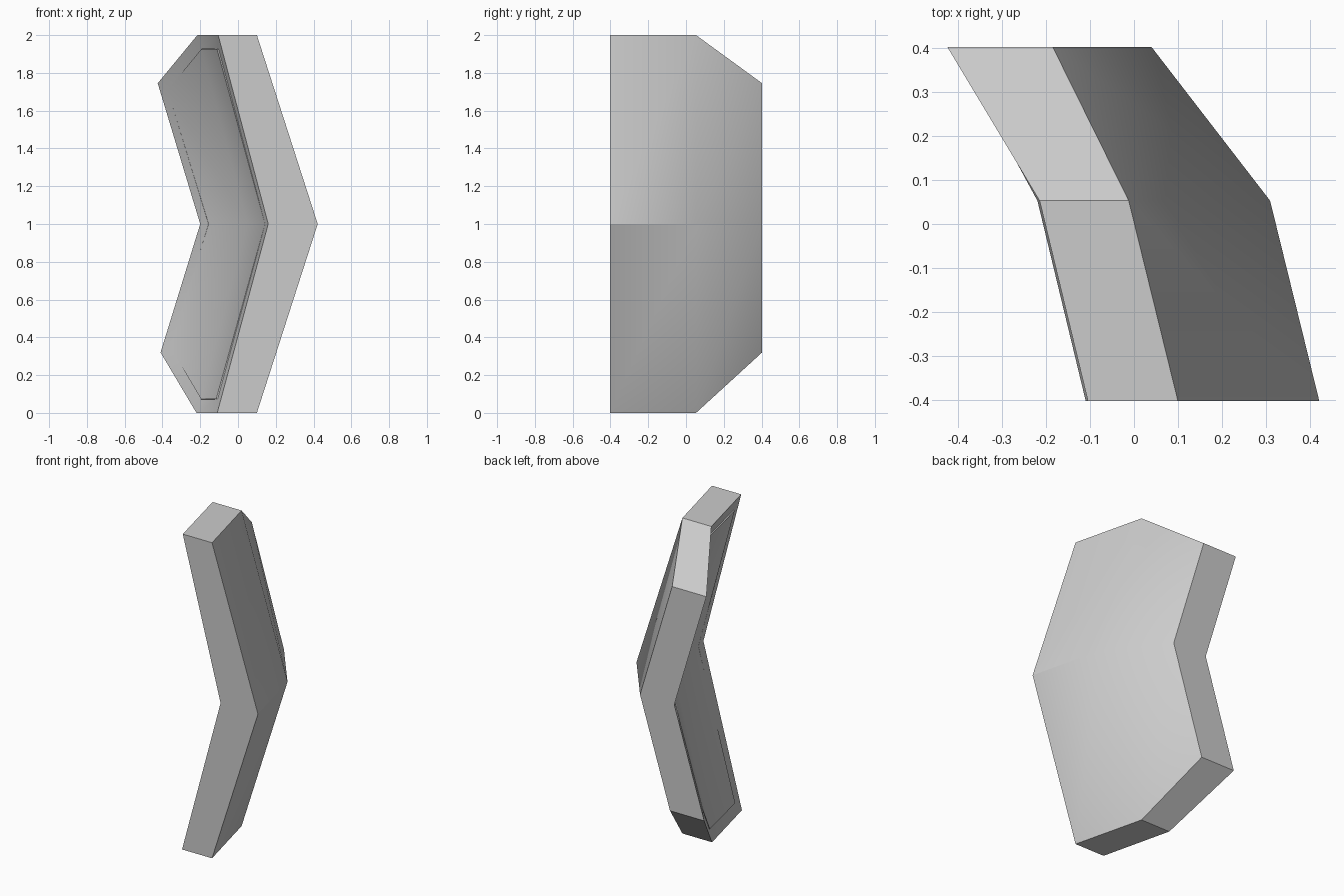
import bpy, bmesh

if "Cube" in bpy.data.objects:
    bpy.data.objects.remove(bpy.data.objects["Cube"], do_unlink=True)

mat = bpy.data.materials.new("plain grey")
mat.use_nodes = True
grey = (0.6, 0.6, 0.6, 1)
mat.diffuse_color = grey
mat.node_tree.nodes["Principled BSDF"].inputs["Base Color"].default_value = grey

# Stations from front to back: y, then (inner x, outer x, z) for bottom, bend, top
stations = [
    (-0.403, [(-0.11, 0.10, 0), (0.16, 0.422, 1), (-0.105, 0.10, 2)]),
    (0.053, [(-0.22, -0.012, 0), (0.05, 0.31, 1), (-0.215, -0.012, 2)]),
    (0.403, [(-0.41, -0.17, 0.32), (-0.20, 0.04, 1), (-0.425, -0.185, 1.745)]),
]

bm = bmesh.new()
inner = [[bm.verts.new((a, y, z)) for a, b, z in row] for y, row in stations]
outer = [[bm.verts.new((b, y, z)) for a, b, z in row] for y, row in stations]

# Broad sides of the bent plate
inner_faces = []
for i in range(2):
    for j in range(2):
        for side in (inner, outer):
            f = bm.faces.new((side[i][j], side[i + 1][j], side[i + 1][j + 1], side[i][j + 1]))
            if side is inner:
                inner_faces.append(f)

# Edge band around the outline
rim = [(0, 0), (1, 0), (2, 0), (2, 1), (2, 2), (1, 2), (0, 2), (0, 1)]
for (i, j), (k, l) in zip(rim, rim[1:] + rim[:1]):
    bm.faces.new((inner[i][j], inner[k][l], outer[k][l], outer[i][j]))
bmesh.ops.recalc_face_normals(bm, faces=bm.faces)

# Inset panel on the inner side, stepping out slightly toward both ends
for width in (0.075, 0.002):
    bmesh.ops.inset_region(bm, faces=inner_faces, thickness=width, use_even_offset=True)
for v in {v for f in inner_faces for v in f.verts}:
    v.co.x -= 0.008 * abs(v.co.z - 1)

mesh = bpy.data.meshes.new("bent_plate")
bm.to_mesh(mesh)
bm.free()
mesh.materials.append(mat)
plate = bpy.data.objects.new("bent_plate", mesh)
bpy.context.collection.objects.link(plate)

bpy.ops.object.select_all(action="DESELECT")
plate.select_set(True)
bpy.context.view_layer.objects.active = plate
bpy.ops.object.shade_smooth_by_angle(angle=0.52)
